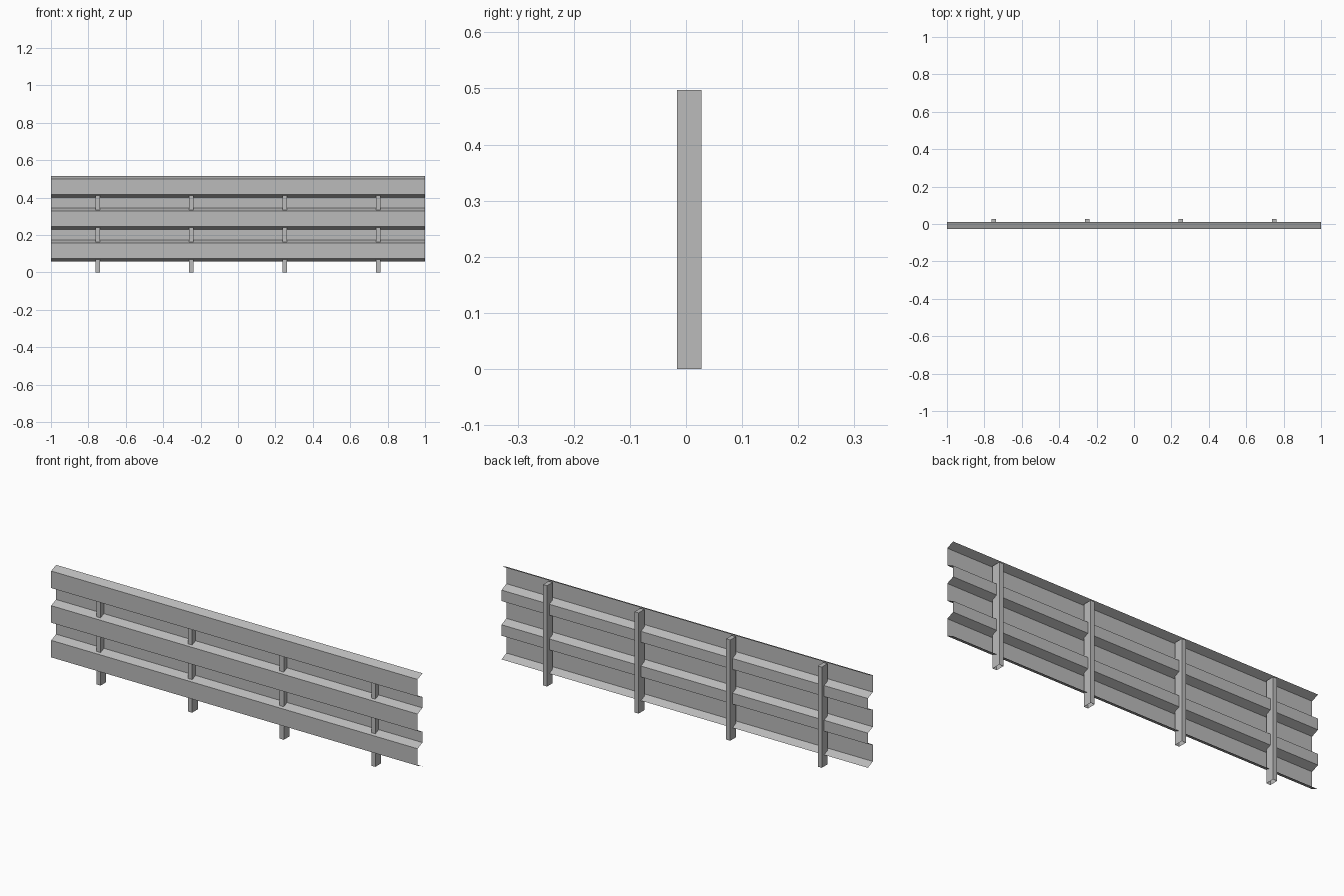
import bpy
import bmesh

cube = bpy.data.objects.get("Cube")
if cube:
    bpy.data.objects.remove(cube, do_unlink=True)

steel = bpy.data.materials.new("grey_steel")
steel.use_nodes = True
steel.diffuse_color = (0.5, 0.5, 0.5, 1)
steel.node_tree.nodes["Principled BSDF"].inputs["Base Color"].default_value = (0.5, 0.5, 0.5, 1)


def add_object(name, bm):
    mesh = bpy.data.meshes.new(name)
    bm.to_mesh(mesh)
    bm.free()
    mesh.materials.append(steel)
    obj = bpy.data.objects.new(name, mesh)
    bpy.context.collection.objects.link(obj)
    return obj


# Corrugated rail: one thin folded sheet, profile from top to bottom as (y, z)
FRONT, BACK = -0.028, 0.01
profile = []
for rib in range(3):
    top = 0.516 - rib * 0.171
    profile += [(BACK, top), (FRONT, top - 0.016),
                (FRONT, top - 0.1), (BACK, top - 0.117)]

bm = bmesh.new()
rows = [[bm.verts.new((x, y, z)) for x in (-1, 1)] for y, z in profile]
for upper, lower in zip(rows, rows[1:]):
    bm.faces.new((upper[0], lower[0], lower[1], upper[1]))
add_object("corrugated_rail", bm)

# Four hollow posts, capped on top and open underneath
POST_SIZE = (0.022, 0.044, 0.497)
for i in range(4):
    bm = bmesh.new()
    bmesh.ops.create_cube(bm, size=1)
    bmesh.ops.scale(bm, vec=POST_SIZE, verts=bm.verts)
    bmesh.ops.translate(bm, vec=(0, 0.006, POST_SIZE[2] / 2), verts=bm.verts)
    bottom = [f for f in bm.faces if f.normal.z < -0.5]
    bmesh.ops.delete(bm, geom=bottom, context='FACES_ONLY')
    post = add_object(f"post_{i + 1}", bm)
    post.location.x = -0.75 + i * 0.5
